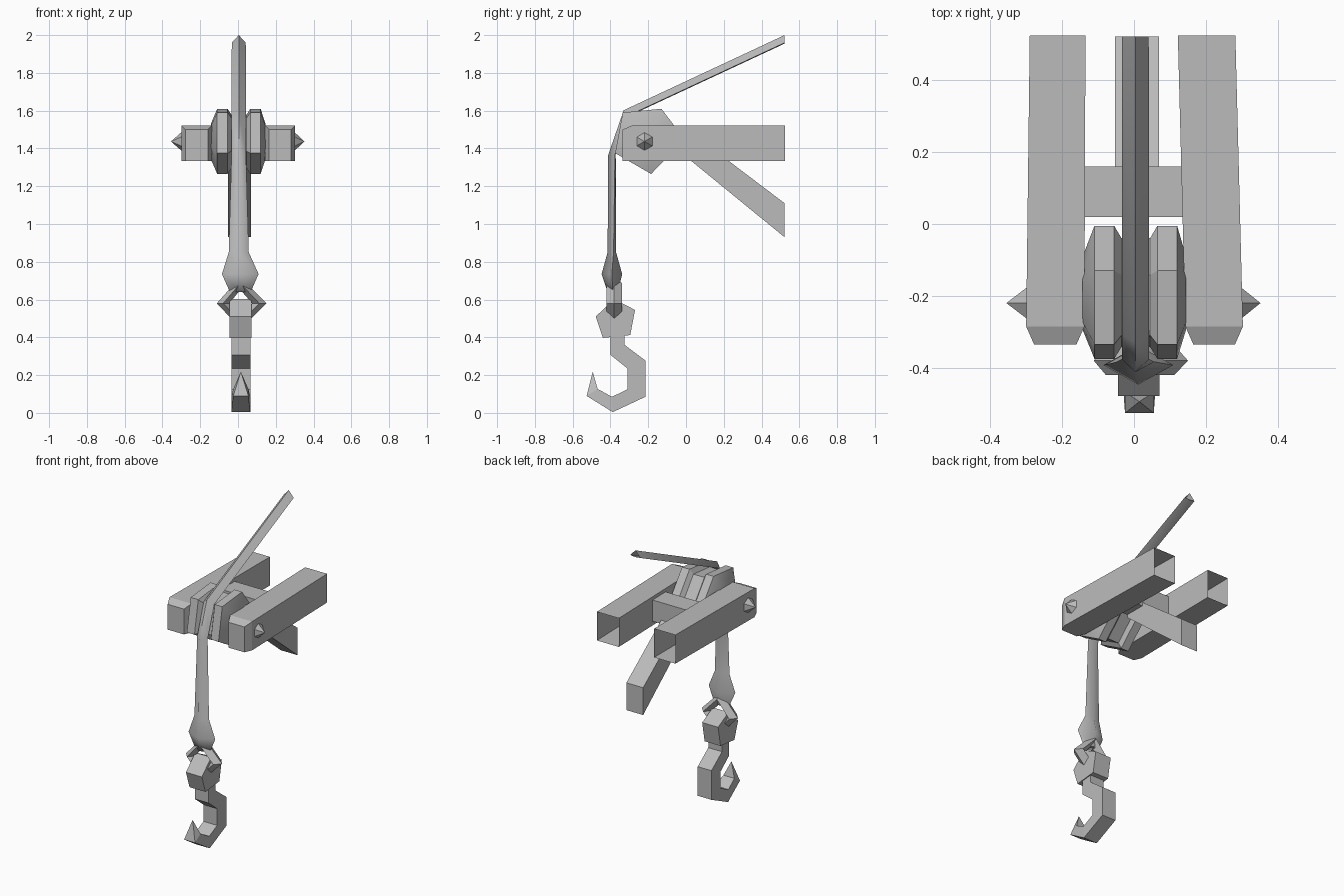
import bpy, bmesh, math
from mathutils import Vector

cube = bpy.data.objects.get("Cube")
if cube:
    bpy.data.objects.remove(cube, do_unlink=True)

steel = bpy.data.materials.new("grey_steel")
steel.use_nodes = True
GREY = (0.5, 0.5, 0.5, 1)
steel.diffuse_color = GREY
steel.node_tree.nodes["Principled BSDF"].inputs["Base Color"].default_value = GREY


def loft(name, rings, cap_start=True, cap_end=True, loop=False, smooth=None):
    """Skin a row of equal-sized point rings."""
    bm = bmesh.new()
    rows = [[bm.verts.new(p) for p in ring] for ring in rings]
    n = len(rows[0])
    pairs = list(zip(rows, rows[1:])) + ([(rows[-1], rows[0])] if loop else [])
    for a, b in pairs:
        for i in range(n):
            j = (i + 1) % n
            bm.faces.new((a[i], a[j], b[j], b[i]))
    if cap_start and not loop:
        bm.faces.new(rows[0][::-1])
    if cap_end and not loop:
        bm.faces.new(rows[-1])
    bmesh.ops.remove_doubles(bm, verts=bm.verts, dist=0.0005)
    bmesh.ops.recalc_face_normals(bm, faces=bm.faces)
    mesh = bpy.data.meshes.new(name)
    bm.to_mesh(mesh)
    bm.free()
    mesh.materials.append(steel)
    ob = bpy.data.objects.new(name, mesh)
    bpy.context.collection.objects.link(ob)
    if smooth:
        bpy.ops.object.select_all(action="DESELECT")
        bpy.context.view_layer.objects.active = ob
        ob.select_set(True)
        bpy.ops.object.shade_smooth_by_angle(angle=math.radians(smooth))
    return ob


def rect_y(x0, x1, y, z0, z1):
    """Upright rectangle across the y axis."""
    return [(x0, y, z0), (x1, y, z0), (x1, y, z1), (x0, y, z1)]


def plate(name, profile, x0, x1):
    """Side profile (y, z) extruded along x."""
    return loft(name, [[(x, y, z) for y, z in profile] for x in (x0, x1)])


# Hollow side beams, open at the back, bevelled at the front
for name, front, back in (("right_beam", (-0.30, -0.138), (-0.29, -0.135)),
                          ("left_beam", (0.143, 0.303), (0.122, 0.282))):
    f0, f1 = front
    loft(name, [rect_y(f0 + 0.022, f1 - 0.022, -0.335, 1.333, 1.50),
                rect_y(f0, f1, -0.285, 1.333, 1.522),
                rect_y(*back, 0.525, 1.333, 1.522)], cap_end=False)

# Six-sided pointed bolts on the outer beam faces
for name, base, tip in (("right_bolt", -0.295, -0.355), ("left_bolt", 0.295, 0.352)):
    ring = [math.radians(60 * i + 30) for i in range(6)]
    loft(name, [[(x, -0.22 + r * math.cos(a), 1.437 + r * math.sin(a)) for a in ring]
                for x, r in ((base, 0.053), (tip, 0.0))], cap_end=False)

# Cross bar and the sloping strut below it
loft("cross_bar", [rect_y(-0.137, 0.137, y, 1.36, 1.50) for y in (0.02, 0.16)])
loft("strut", [rect_y(-0.053, 0.069, 0.02, 1.34, 1.49),
               rect_y(-0.053, 0.069, 0.522, 0.93, 1.11)])

# Twin-flanged pulley: scaled copies of one outline along x
outline = [(-0.335, 1.59), (-0.13, 1.61), (-0.005, 1.445), (-0.185, 1.265), (-0.375, 1.375)]
cy, cz = -0.195, 1.435
steps = [(-0.143, 0.55), (-0.11, 1), (-0.055, 1), (-0.035, 0.82),
         (0.045, 0.82), (0.065, 1), (0.12, 1), (0.145, 0.55)]
loft("pulley", [[(x, cy + (y - cy) * s, cz + (z - cz) * s) for y, z in outline]
                for x, s in steps], smooth=30)

# Cable with an outward ridge, swelling into a bulb at the lower end
# (ridge y, ridge z, inner y, inner z, half width, side position from inner to ridge)
path = [(0.522, 2.0, 0.522, 1.955, 0.037, 0.1),
        (-0.33, 1.602, -0.305, 1.57, 0.038, 0.1),
        (-0.412, 1.365, -0.372, 1.37, 0.038, 0.1),
        (-0.415, 0.85, -0.37, 0.85, 0.053, 0.3),
        (-0.447, 0.735, -0.338, 0.735, 0.097, 0.5),
        (-0.415, 0.64, -0.36, 0.64, 0.055, 0.5)]
rings = []
for i, (ry, rz, iy, iz, w, t) in enumerate(path):
    cx = 0.012 if i > 3 else 0.004
    sy, sz = iy + (ry - iy) * t, iz + (rz - iz) * t
    rings.append([(cx - w, sy, sz), (cx, ry, rz), (cx + w, sy, sz), (cx, iy, iz)])
loft("cable", rings, cap_start=False, smooth=75)

# Diamond-shaped eye under the bulb
outer = [(0.012, 0.72), (0.15, 0.58), (0.015, 0.445), (-0.112, 0.58)]
inner = [(0.012, 0.652), (0.075, 0.58), (0.015, 0.515), (-0.045, 0.58)]
eye = []
for (ox, oz), (ix, iz) in zip(outer, inner):
    mx, mz = (ox + ix) / 2, (oz + iz) / 2
    eye.append([(ox, -0.38, oz), (mx, -0.338, mz), (ix, -0.38, iz), (mx, -0.42, mz)])
loft("cable_eye", eye, loop=True, smooth=40)

# Shackle link through the eye
plate("shackle", [(-0.478, 0.51), (-0.38, 0.602), (-0.27, 0.545),
                  (-0.295, 0.412), (-0.44, 0.397)], -0.045, 0.071)

# Hook: rings of outer edge and inner edge points, narrowing to a tip
x0, x1, xm = -0.035, 0.065, 0.015
edges = [((-0.325, 0.42), (-0.40, 0.42)), ((-0.325, 0.36), (-0.40, 0.307)),
         ((-0.215, 0.277), (-0.31, 0.235)), ((-0.215, 0.085), (-0.31, 0.125)),
         ((-0.388, 0.004), (-0.392, 0.085)), ((-0.526, 0.09), (-0.468, 0.127)),
         ((-0.494, 0.218), (-0.494, 0.218))]
hook = []
for i, (o, n) in enumerate(edges):
    a, b = (xm, xm) if i == 6 else (x0 + 0.01, x1 - 0.01) if i == 5 else (x0, x1)
    hook.append([(a, *o), (b, *o), (b, *n), (a, *n)])
loft("hook", hook, cap_end=False)
